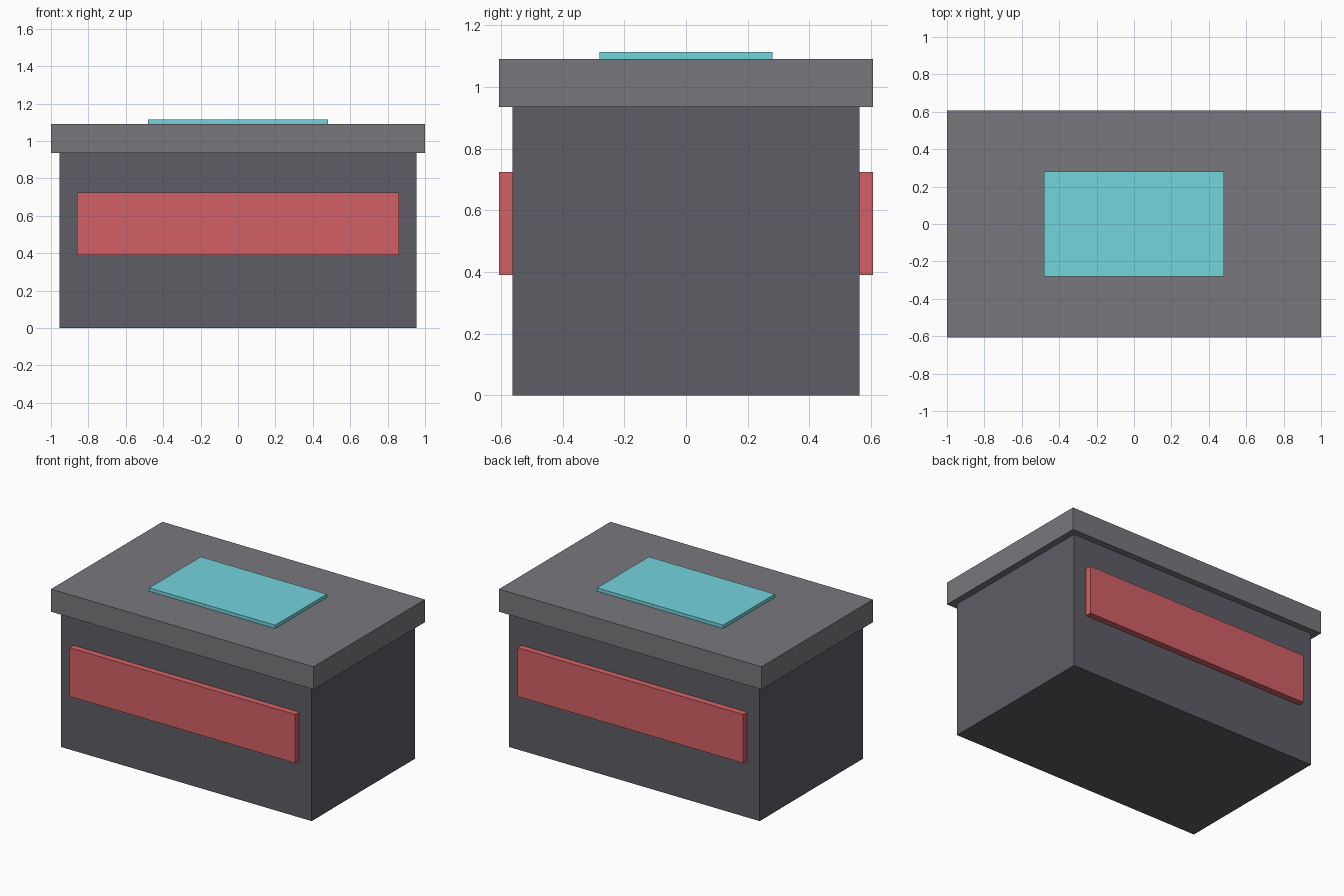
import bpy

if "Cube" in bpy.data.objects:
    bpy.data.objects.remove(bpy.data.objects["Cube"])


def material(name, color):
    m = bpy.data.materials.new(name)
    m.diffuse_color = (*color, 1)
    m.use_nodes = True
    m.node_tree.nodes["Principled BSDF"].inputs["Base Color"].default_value = m.diffuse_color
    return m


def box(name, x, y, z, mat):
    """Box from (min, max) ranges on each axis."""
    ranges = (x, y, z)
    bpy.ops.mesh.primitive_cube_add(size=1, location=[(a + b) / 2 for a, b in ranges])
    ob = bpy.context.object
    ob.name = name
    ob.scale = [b - a for a, b in ranges]
    bpy.ops.object.transform_apply(location=False, rotation=False, scale=True)
    ob.data.materials.append(mat)
    return ob


dark = material("dark_grey", (0.11, 0.11, 0.13))
grey = material("mid_grey", (0.19, 0.185, 0.205))
red = material("red", (0.65, 0.12, 0.13))
cyan = material("cyan", (0.17, 0.66, 0.72))

BX, BY, BZ = 0.955, 0.5625, 0.935   # body half width, half depth, height
POST, PROUD = 0.13, 0.0005

# Body and overhanging lid
box("body", (-BX, BX), (-BY, BY), (0, BZ), dark)
box("lid", (-1, 1), (-0.606, 0.606), (BZ, 1.091), grey)

# Corner posts, practically flush with the body
for sx, side in ((-1, "left"), (1, "right")):
    for sy, end in ((-1, "front"), (1, "back")):
        xs = sorted((sx * (BX + PROUD), sx * (BX - POST)))
        ys = sorted((sy * (BY + PROUD), sy * (BY - POST)))
        box(f"corner_post_{end}_{side}", xs, ys, (0, BZ), dark)

# Red panels on front and back
for sy, end in ((-1, "front"), (1, "back")):
    box(f"{end}_panel", (-0.86, 0.86), sorted((sy * BY, sy * 0.606)), (0.39, 0.725), red)

# Raised plate on the lid
box("top_plate", (-0.48, 0.48), (-0.281, 0.281), (1.091, 1.114), cyan)
